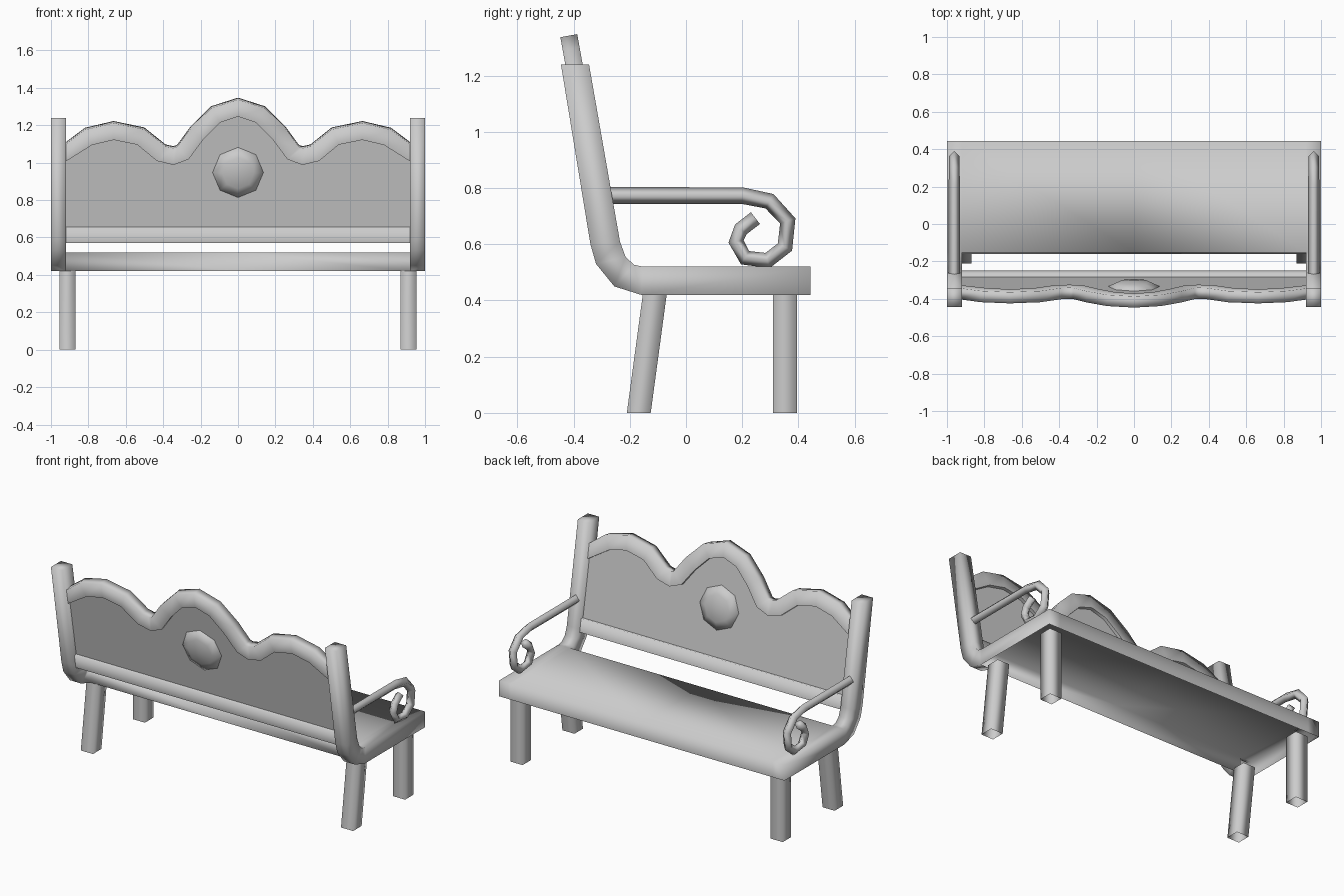
import bpy, bmesh, math
from mathutils import Vector, Matrix

if "Cube" in bpy.data.objects:
    bpy.data.objects.remove(bpy.data.objects["Cube"])

GREY = (0.6, 0.6, 0.6, 1)
mat = bpy.data.materials.new("plain grey")
mat.use_nodes = True
mat.diffuse_color = GREY
mat.node_tree.nodes["Principled BSDF"].inputs["Base Color"].default_value = GREY


def finish(name, bm):
    """Weld, smooth and link a part."""
    bmesh.ops.remove_doubles(bm, verts=bm.verts, dist=0.0005)
    bmesh.ops.recalc_face_normals(bm, faces=bm.faces)
    for f in bm.faces:
        f.smooth = True
    me = bpy.data.meshes.new(name)
    bm.to_mesh(me)
    bm.free()
    me.materials.append(mat)
    ob = bpy.data.objects.new(name, me)
    bpy.context.collection.objects.link(ob)
    return ob


def loft(bm, rings, cap_start=True, cap_end=True):
    """Skin a list of closed rings of points."""
    loops = [[bm.verts.new(p) for p in ring] for ring in rings]
    n = len(loops[0])
    for a, b in zip(loops, loops[1:]):
        for i in range(n):
            bm.faces.new((a[i], a[(i + 1) % n], b[(i + 1) % n], b[i]))
    if cap_start:
        bm.faces.new(loops[0])
    if cap_end:
        bm.faces.new(loops[-1])


def tangent(path, k):
    a = Vector(path[max(k - 1, 0)])
    b = Vector(path[min(k + 1, len(path) - 1)])
    return (b - a).normalized()


# Seat shell, open underneath, with the back posts growing out of its rear corners
INNER = 0.92
FRONT = 0.443
post = [((-0.445, 1.24), (-0.345, 1.24)), ((-0.34, 0.6), (-0.235, 0.61)),
        ((-0.32, 0.53), (-0.215, 0.555)), ((-0.255, 0.45), (-0.185, 0.527)),
        ((-0.16, 0.42), (-0.152, 0.52))]
bm = bmesh.new()
low, high = post[-1]
slab = [low, (FRONT, 0.42), (FRONT, 0.52), high]
loft(bm, [[(x, *p) for p in slab] for x in (-1, -INNER, 0, INNER, 1)])
for f in list(bm.faces):
    c = f.calc_center_median()
    behind_post = c.y < -0.14 and abs(c.x) > INNER
    if behind_post or c.z < 0.43:
        bm.faces.remove(f)
for s in (-1, 1):
    loft(bm, [[(s, *o), (s * INNER, *o), (s * INNER, *i), (s, *i)] for o, i in post],
         cap_end=False)
finish("seat_and_posts", bm)


# Legs: square tubes, open at the foot, rear pair raked
def leg(name, x, y_top, y_foot, r=0.0425):
    bm = bmesh.new()
    loft(bm, [[(x + dx * r, y + dy * r, z) for dx, dy in ((-1, -1), (1, -1), (1, 1), (-1, 1))]
              for y, z in ((y_foot, 0), (y_top, 0.43))], cap_start=False, cap_end=False)
    finish(name, bm)


# Scrolled armrests: diamond-section tube along a spiral
scroll = [(-0.29, 0.773), (0.2, 0.773), (0.297, 0.753), (0.362, 0.683), (0.352, 0.59),
          (0.29, 0.542), (0.21, 0.552), (0.178, 0.61), (0.195, 0.653), (0.247, 0.693)]


def armrest(name, x):
    rings = []
    for k, (y, z) in enumerate(scroll):
        t = tangent(scroll, k)
        r = 0.03 - 0.0004 * k
        rings.append([(x + u * r, y - t.y * v * r, z + t.x * v * r)
                      for u, v in ((1, 0), (0, 1), (-1, 0), (0, -1))])
    bm = bmesh.new()
    loft(bm, rings, cap_start=False)
    finish(name, bm)


for side, s in (("left", 1), ("right", -1)):
    leg("front_leg_" + side, s * 0.912, 0.352, 0.352)
    leg("rear_leg_" + side, s * 0.912, -0.11, -0.168)
    armrest("armrest_" + side, s * 0.961)


# Backrest, leaning with the posts
LEAN = 0.18


def lean(z):
    return -0.287 - LEAN * (z - 0.62)


half = [(-0.94, 1.045), (-0.8, 1.14), (-0.665, 1.172), (-0.52, 1.142), (-0.41, 1.053),
        (-0.345, 1.038), (-0.295, 1.056), (-0.22, 1.158), (-0.12, 1.258)]
wave = half + [(0, 1.297)] + [(-x, z) for x, z in reversed(half)]


def rail(name, path, h, d):
    """Box-section rail, rounded by shading except for its crisp lower face."""
    rings = []
    for k, (x, z) in enumerate(path):
        at_end = k in (0, len(path) - 1)
        t = Vector((1, 0)) if at_end else tangent(path, k)
        ring = []
        for u, v in ((-h, -d), (h, -d), (h, d), (-h, d)):
            zz = z + t.x * u
            ring.append((x - t.y * u, lean(zz) + v, zz + LEAN * v))
        rings.append(ring)
    bm = bmesh.new()
    loft(bm, rings, cap_start=False, cap_end=False)
    bm.verts.index_update()
    for e in bm.edges:
        corners = [v.index % 4 for v in e.verts]
        if corners in ([0, 0], [3, 3]):
            e.smooth = False
    finish(name, bm)


rail("back_top_rail", wave, 0.045, 0.03)
rail("back_bottom_rail", [(-0.94, 0.618), (0.94, 0.618)], 0.041, 0.03)

bm = bmesh.new()
loft(bm, [[(x, lean(zz) + v, zz) for zz, v in ((0.62, -0.012), (z, -0.012), (z, 0.012), (0.62, 0.012))]
          for x, z in wave])
panel = finish("back_panel", bm)
bpy.context.view_layer.objects.active = panel
panel.select_set(True)
bpy.ops.object.shade_smooth_by_angle(angle=math.radians(40))

# Flattened faceted knob through the panel
bm = bmesh.new()
bmesh.ops.create_uvsphere(bm, u_segments=8, v_segments=5, radius=1)
place = (Matrix.Translation((0, lean(0.95), 0.95)) @ Matrix.Rotation(math.atan(LEAN), 4, "X")
         @ Matrix.Diagonal((0.143, 0.047, 0.143, 1)) @ Matrix.Rotation(math.pi / 2, 4, "X"))
bmesh.ops.transform(bm, matrix=place, verts=bm.verts)
finish("back_knob", bm)
